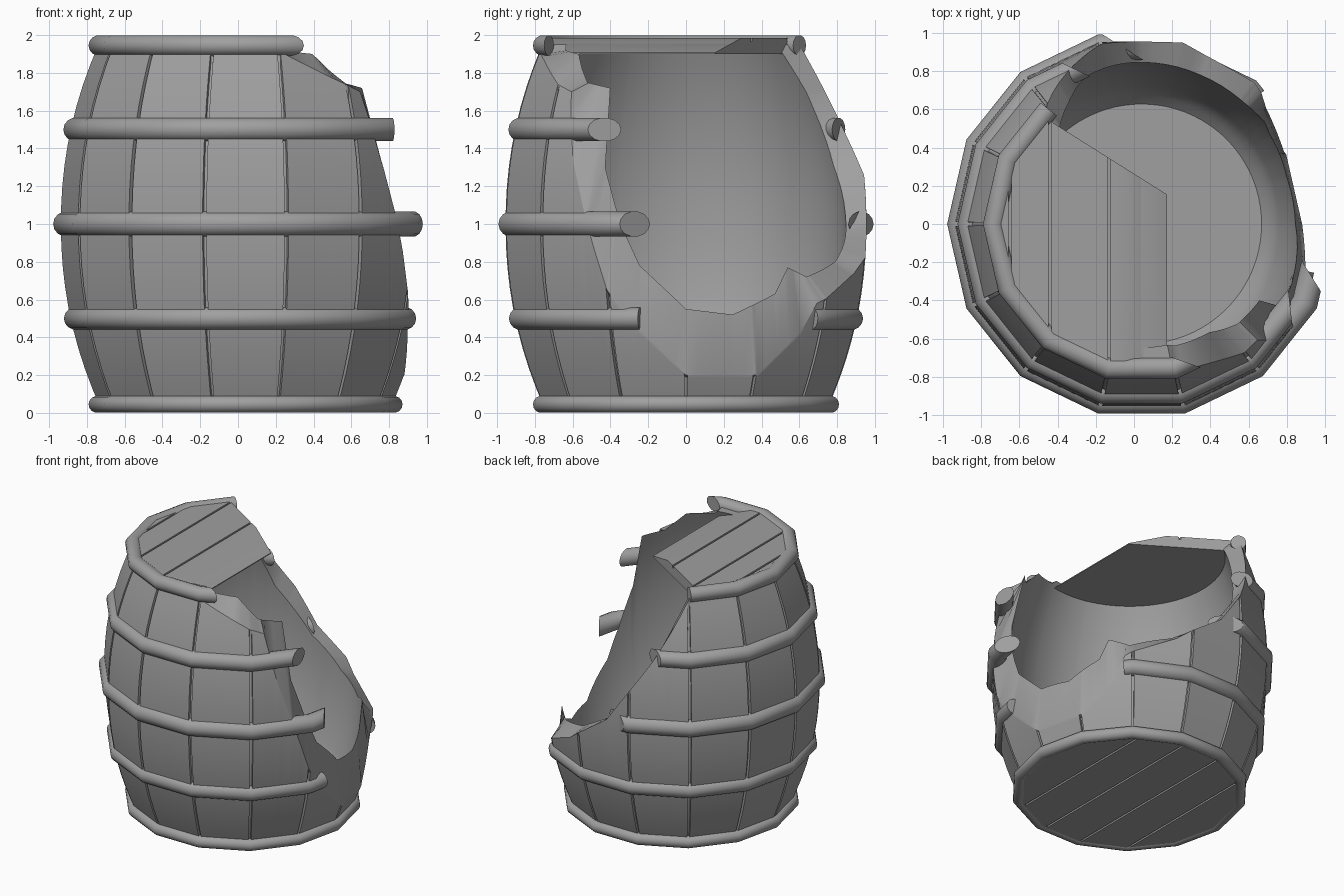
import bpy, bmesh, math
from mathutils import Vector

if "Cube" in bpy.data.objects:
    bpy.data.objects.remove(bpy.data.objects["Cube"])

SIDES, CX = 14, 0.04
STEP = 360 / SIDES

grey = bpy.data.materials.new("plain grey")
grey.use_nodes = True
grey.diffuse_color = (0.35, 0.35, 0.35, 1)
grey.node_tree.nodes["Principled BSDF"].inputs["Base Color"].default_value = (0.35, 0.35, 0.35, 1)


def lerp(points, a):
    for (a0, v0), (a1, v1) in zip(points, points[1:]):
        if a <= a1:
            return v0 + (v1 - v0) * (a - a0) / (a1 - a0)
    return points[-1][1]


def round_point(angle, radius, z):
    a = math.radians(angle)
    return Vector((CX + radius * math.cos(a), radius * math.sin(a), z))


def point(angle, radius, z):
    """Point on the 14-sided outline."""
    off = math.radians(angle % STEP - STEP / 2)
    return round_point(angle, radius * math.cos(math.pi / SIDES) / math.cos(off), z)


def bulge(z):
    return 0.98 - 0.2 * abs((z - 1) / 0.95) ** 2.1


def finish(bm, name):
    bmesh.ops.remove_doubles(bm, verts=bm.verts, dist=0.0001)
    bmesh.ops.recalc_face_normals(bm, faces=bm.faces)
    mesh = bpy.data.meshes.new(name)
    bm.to_mesh(mesh)
    bm.free()
    mesh.materials.append(grey)
    ob = bpy.data.objects.new(name, mesh)
    bpy.context.collection.objects.link(ob)
    bpy.ops.object.select_all(action='DESELECT')
    ob.select_set(True)
    bpy.context.view_layer.objects.active = ob
    bpy.ops.object.shade_smooth_by_angle(angle=math.radians(32))


# Broken edge height by angle, on the outside and inside of the wall
TOP = 1.95
outer_edge = [(-180, TOP), (-78, TOP), (-75, 1.9), (-52, 1.74), (-45, 1.7), (-40, 1.35),
              (-34, 1.05), (-26, 0.65), (-16, 0.44), (0, 0.2), (27, 0.2), (43, 0.43),
              (48, 0.58), (70, 0.74), (92, 1.0), (113, 1.5), (130, TOP), (180, TOP)]
inner_edge = [(-180, TOP), (-78, TOP), (-75, 1.92), (-58, 1.9), (-46, 1.75), (-33, 1.72),
              (-31, 1.3), (-24, 1.0), (-17, 0.78), (0, 0.55), (18, 0.52), (35, 0.63),
              (40, 0.77), (50, 0.72), (70, 0.8), (90, 0.97), (109, 1.3), (121, 1.7),
              (132, TOP), (180, TOP)]

# Stave wall with grooves at the corners and a round hollow inside
angles = {float(a) for a, _ in outer_edge + inner_edge}
for k in range(-7, 8):
    angles |= {k * STEP + d for d in (-0.6, -0.5, 0.5, 0.6)}
    angles |= {(k + j / 6) * STEP for j in range(6)}
angles = sorted(a for a in angles if -180 <= a <= 180)
ROWS, FLOOR = 18, 0.1
bm = bmesh.new()
columns = []
for a in angles:
    groove = 0.025 if abs((a + STEP / 2) % STEP - STEP / 2) < 0.55 else 0
    zo, zi = lerp(outer_edge, a), lerp(inner_edge, a)
    col = [point(a, 0.6, 0.02)]
    for i in range(ROWS + 1):
        z = 0.02 + (zo - 0.02) * i / ROWS
        # the groove runs out just below the broken edge
        col.append(point(a, bulge(z) - (groove if i < ROWS else 0), z))
    for i in range(ROWS + 1):
        z = zi + (FLOOR - zi) * i / ROWS
        fillet = 0.04 * max(0, (0.22 - z) / 0.12) ** 2
        col.append(round_point(a, bulge(z) - 0.133 - fillet, z))
    col.append(Vector((CX, 0, FLOOR)))
    columns.append([bm.verts.new(p) for p in col])
for c0, c1 in zip(columns, columns[1:]):
    for i in range(len(c0) - 1):
        bm.faces.new((c0[i], c1[i], c1[i + 1], c0[i + 1]))
finish(bm, "stave_wall")


# Hoops swept around the outline; slants lean the broken ends
def hoop(name, z, radius, tube, start=None, end=None, slants=(0, 0), seg=14):
    closed = start is None
    if closed:
        path = [k * STEP for k in range(SIDES)]
    else:
        path = [start] + [k * STEP for k in range(SIDES) if start + 1 < k * STEP < end - 1] + [end]
    bm = bmesh.new()
    rings = []
    for n, a in enumerate(path):
        c = point(a, radius, z)
        at_end = not closed and n in (0, len(path) - 1)
        out_a = math.radians((math.floor(a / STEP) + 0.5) * STEP if at_end else a)
        out = Vector((math.cos(out_a), math.sin(out_a), 0))
        along = Vector((-out.y, out.x, 0))
        widen = 1 if at_end else 1 / math.cos(math.pi / SIDES)
        lean = 0
        if at_end:
            lean = slants[0] if n == 0 else -slants[1]
        ring = []
        for s in range(seg):
            t = 2 * math.pi * s / seg
            side = out * widen + along * lean
            ring.append(bm.verts.new(c + side * tube * math.cos(t)
                                     + Vector((0, 0, tube * math.sin(t)))))
        rings.append(ring)
    pairs = list(zip(rings, rings[1:])) + ([(rings[-1], rings[0])] if closed else [])
    for r0, r1 in pairs:
        for s in range(seg):
            bm.faces.new((r0[s], r1[s], r1[(s + 1) % seg], r0[(s + 1) % seg]))
    if not closed:
        bm.faces.new(rings[0])
        bm.faces.new(rings[-1])
    finish(bm, name)


hoop("bottom_hoop", 0.045, 0.785, 0.045)
hoop("lower_hoop", 0.5, 0.9, 0.06, 48, 344)
hoop("middle_hoop", 1.0, 0.95, 0.067, 96, 343, (1.6, 1))
hoop("upper_hoop", 1.5, 0.9, 0.063, 113, 331, (0.8, 1))
hoop("top_hoop", 1.945, 0.775, 0.055, 129, 288, (0, -1))


# Barrel heads: a disc with thin planks on its outer side
def slab(name, radius, z0, z1, cuts):
    bm = bmesh.new()
    bottom = [bm.verts.new(point(k * STEP, radius, z0)) for k in range(SIDES)]
    face = bm.faces.new(bottom)
    res = bmesh.ops.extrude_face_region(bm, geom=[face])
    for v in res["geom"]:
        if isinstance(v, bmesh.types.BMVert):
            v.co.z = z1
    for co, no in cuts:
        geom = bm.verts[:] + bm.edges[:] + bm.faces[:]
        bmesh.ops.bisect_plane(bm, geom=geom, plane_co=co, plane_no=no, clear_outer=True)
        bmesh.ops.holes_fill(bm, edges=[e for e in bm.edges if e.is_boundary])
    finish(bm, name)


def planks(name, radius, z0, z1, seams, extra):
    for i, (x0, x1) in enumerate(zip(seams, seams[1:])):
        cuts = [((x0 + 0.007, 0, 0), (-1, 0, 0)), ((x1 - 0.007, 0, 0), (1, 0, 0))]
        slab(f"{name}_{i + 1}", radius, z0, z1, cuts + extra)


# The lid ends in a slanting break and a sloped edge
lid_break = [((0.18, 0.15, 0), (0.39, 0.62, 0)), ((-0.05, 0, 1.985), (0.08, 0, 0.23))]
slab("lid_core", 0.74, 1.9, 1.965, [((0.174, 0, 0), (1, 0, 0))] + lid_break)
planks("lid_plank", 0.76, 1.955, 1.985, (-0.75, -0.65, -0.44, -0.13, 0.187), lid_break)
slab("base_core", 0.74, 0.03, 0.07, [])
planks("base_plank", 0.76, 0.008, 0.03, (-0.75, -0.44, -0.13, 0.18, 0.49, 0.85), [])
